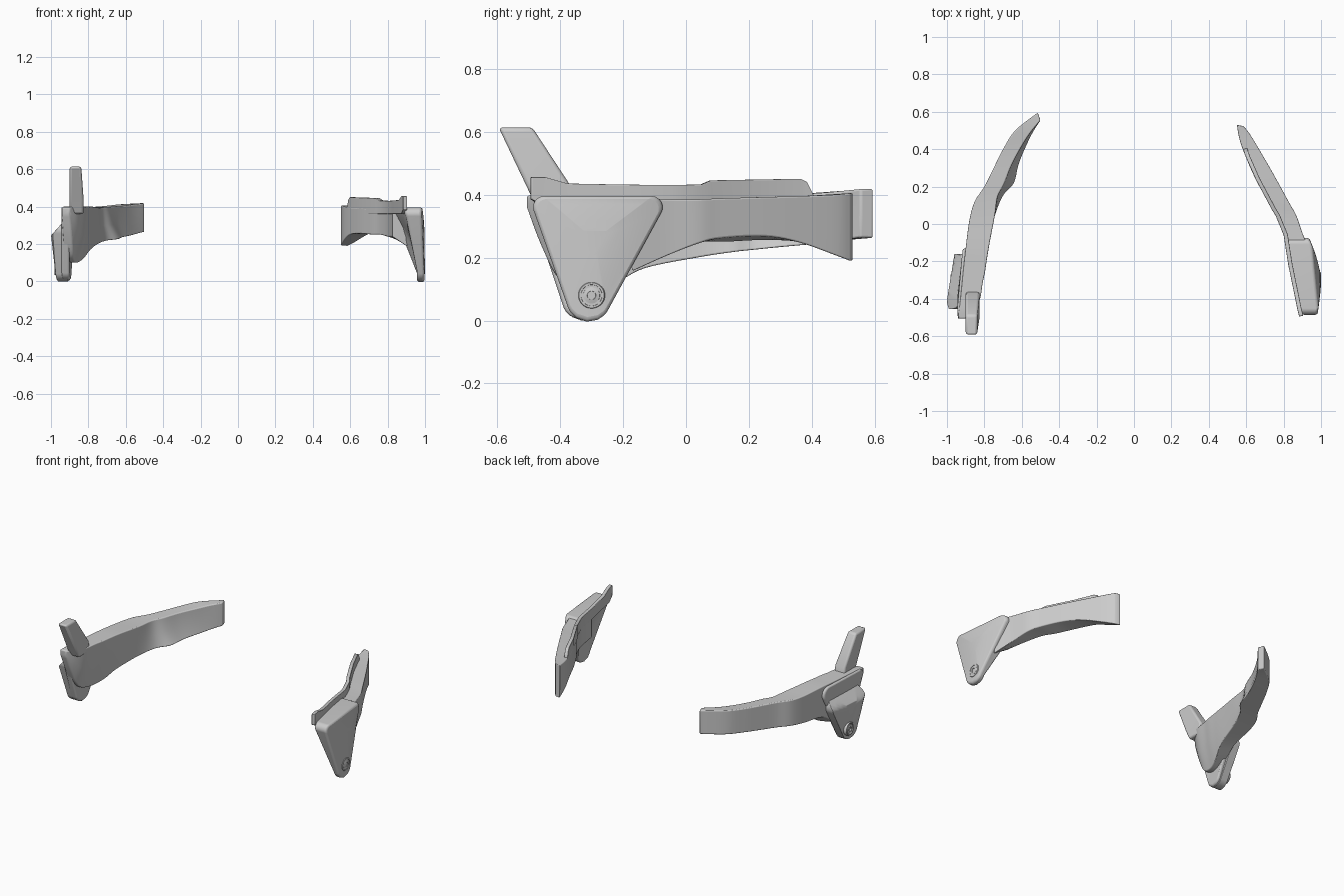
import bpy, bmesh, math
from mathutils import Vector

if "Cube" in bpy.data.objects:
    bpy.data.objects.remove(bpy.data.objects["Cube"])


def finish(name, bm, bevel=0.0, segs=3):
    bmesh.ops.remove_doubles(bm, verts=bm.verts, dist=1e-5)
    bmesh.ops.recalc_face_normals(bm, faces=bm.faces)
    me = bpy.data.meshes.new(name)
    bm.to_mesh(me)
    bm.free()
    ob = bpy.data.objects.new(name, me)
    bpy.context.collection.objects.link(ob)
    if bevel:
        m = ob.modifiers.new("round", 'BEVEL')
        m.width, m.segments, m.limit_method = bevel, segs, 'ANGLE'
        m.angle_limit = math.radians(40)
    bpy.ops.object.select_all(action='DESELECT')
    ob.select_set(True)
    bpy.context.view_layer.objects.active = ob
    bpy.ops.object.shade_smooth_by_angle(angle=math.radians(38))
    return ob


def spline(rows, n):
    """Smooth (Catmull-Rom) resampling of station rows."""
    out, last = [], len(rows) - 1
    for k in range(last):
        p0, p1, p2, p3 = (rows[min(max(j, 0), last)] for j in (k - 1, k, k + 1, k + 2))
        for s in range(n):
            t = s / n
            out.append([0.5 * (2 * b + (c - a) * t + (2 * a - 5 * b + 4 * c - d) * t * t
                               + (3 * b - a - 3 * c + d) * t ** 3)
                        for a, b, c, d in zip(p0, p1, p2, p3)])
    return out + [list(rows[-1])]


def loft(name, rings, bevel):
    bm = bmesh.new()
    vs = [[bm.verts.new(p) for p in r] for r in rings]
    n = len(vs[0])
    for a, b in zip(vs, vs[1:]):
        for i in range(n):
            bm.faces.new((a[i], a[(i + 1) % n], b[(i + 1) % n], b[i]))
    bm.faces.new(vs[0])
    bm.faces.new(vs[-1])
    return finish(name, bm, bevel)


def arm(name, stations, bevel):
    """Rows: outer x, y, inner bottom x, y, top z, outer bottom z, inner bottom z, inner lean."""
    rings = []
    for xo, yo, xi, yi, zt, zo, zi, lean in spline(stations, 5):
        xt, yt = xi + (xo - xi) * lean, yi + (yo - yi) * lean
        zm = zi + (zt - zi) * 0.45
        rings.append([(xo, yo, zt), (xt, yt, zt), (xi + (xt - xi) * 0.7, yi + (yt - yi) * 0.7, zm),
                      (xi, yi, zi), (xo, yo, zo)])
    return loft(name, rings, bevel)


def rounded(corners, n=8):
    """Corner list (y, z, radius) to a filleted outline."""
    pts = []
    for i, (y, z, r) in enumerate(corners):
        p = Vector((y, z))
        a = (Vector(corners[i - 1][:2]) - p).normalized()
        b = (Vector(corners[(i + 1) % len(corners)][:2]) - p).normalized()
        half = a.angle(b) / 2
        c = p + (a + b).normalized() * (r / math.sin(half))
        s, e = p + a * (r / math.tan(half)) - c, p + b * (r / math.tan(half)) - c
        for k in range(n + 1):
            pts.append(c + s.lerp(e, k / n).normalized() * r)
    return pts


def plate(name, corners, f_out, f_in, bevel):
    """Plate outlined in the yz plane; each side's x follows a function of y, z."""
    pts = rounded(corners)
    mid = sum(pts, Vector((0, 0))) / len(pts)
    bm = bmesh.new()
    rims, n = [], len(pts)
    for f in (f_out, f_in):
        prev = None
        for s in (1, 0.8, 0.6, 0.4, 0.2):
            q = [mid + (p - mid) * s for p in pts]
            ring = [bm.verts.new((f(p.x, p.y), p.x, p.y)) for p in q]
            if prev:
                for i in range(n):
                    bm.faces.new((prev[i], prev[(i + 1) % n], ring[(i + 1) % n], ring[i]))
            else:
                rims.append(ring)
            prev = ring
        bm.faces.new(prev)
    a, b = rims
    for i in range(n):
        bm.faces.new((a[i], a[(i + 1) % n], b[(i + 1) % n], b[i]))
    return finish(name, bm, bevel)


def screw(name, x, y, z, side):
    prof = [(.043, -.02), (.043, .004), (.040, .008), (.034, .008), (.032, 0), (.029, .002),
            (.026, .006), (.014, .009), (.012, .001), (.0001, .001)]
    bm = bmesh.new()
    n = 36
    vs = [[bm.verts.new((x + side * h, y + r * math.cos(i * math.tau / n),
                         z + r * math.sin(i * math.tau / n))) for i in range(n)] for r, h in prof]
    for a, b in zip(vs, vs[1:]):
        for i in range(n):
            bm.faces.new((a[i], a[(i + 1) % n], b[(i + 1) % n], b[i]))
    return finish(name, bm)


def clamp(v, a=0.0, b=1.0):
    return max(a, min(b, v))


# Right side: curved arm flaring at its rear end
arm("right_arm", [
    (.95, -.17, .825, -.20, .388, .155, .24, 0), (.905, -.06, .80, -.06, .385, .205, .24, 0),
    (.87, .04, .757, .05, .385, .245, .25, 0), (.832, .11, .71, .13, .388, .262, .25, 0),
    (.755, .25, .65, .24, .392, .268, .255, 0), (.692, .36, .597, .36, .395, .248, .25, 0),
    (.62, .48, .565, .45, .40, .205, .22, 0), (.585, .523, .55, .53, .405, .188, .19, 0)], 0.006)

# Right side: triangular hinge plate, thick at the top
plate("right_hinge_plate", [(-.50, .395, .035), (-.05, .395, .035), (-.323, -.105, .07)],
      lambda y, z: .998 - .35 * max(0, y + .28) ** 1.4 - .4 * (y + .3) ** 2 - .02 * max(0, z - .2),
      lambda y, z: (.89 - .2 * (y + .49)) + (.957 - .89 + .2 * (y + .49)) * clamp((.385 - z) / .23),
      0.012)

# Right side: thin raised rail along the inner edge (x, y, bottom z, top z)
rail = [(.883, -.495, .385, .455), (.872, -.45, .36, .455), (.858, -.38, .36, .435),
        (.825, -.22, .36, .432), (.80, -.06, .36, .43), (.757, .045, .36, .432),
        (.738, .075, .36, .445), (.65, .24, .36, .448), (.597, .36, .36, .45),
        (.590, .38, .36, .44), (.583, .40, .36, .40)]
loft("right_rail", [[(x, y, b), (x + .022, y + .005, b), (x + .022, y + .005, t), (x, y, t)]
                    for x, y, b, t in rail], 0.003)

# Left side: long swept arm with a wavy lower edge
arm("left_arm", [
    (-.943, -.505, -.90, -.505, .396, .36, .36, 0), (-.935, -.46, -.89, -.46, .40, .24, .24, -.8),
    (-.928, -.40, -.88, -.40, .40, .13, .13, -1.2), (-.92, -.32, -.86, -.31, .40, .10, .10, -.9),
    (-.91, -.22, -.825, -.22, .40, .15, .12, -.4), (-.90, -.13, -.79, -.13, .40, .20, .165, -.12),
    (-.88, .02, -.745, .04, .395, .215, .20, 0), (-.852, .12, -.70, .15, .395, .225, .217, .2),
    (-.80, .20, -.64, .22, .397, .23, .225, .35), (-.75, .30, -.615, .32, .40, .238, .235, .3),
    (-.70, .40, -.57, .43, .405, .247, .245, .2), (-.635, .50, -.535, .50, .412, .255, .255, .1),
    (-.515, .595, -.50, .555, .418, .262, .265, 0)], 0.01)

# Left side: leg plate running down to the pivot
plate("left_leg", [(-.508, .398, .03), (-.10, .385, .05), (-.345, -.09, .06)],
      lambda y, z: -.945 + .11 * max(0, y + .4),
      lambda y, z: -.903 + .11 * max(0, y + .4), 0.01)

# Left side: raised outer boss around the pivot, sloping back into the leg at its top
plate("left_pivot_boss", [(-.475, .325, .05), (-.12, .305, .06), (-.34, -.09, .06)],
      lambda y, z: -.975 - .1 * min(z, .25) + .16 * max(0, y + .4) + .9 * max(0, z - .245),
      lambda y, z: -.907, 0.02)

# Left side: upright prong leaning forward
prong = []
for ya, yb, z, xa, xb in [(-.475, -.36, .36, -.90, -.825), (-.508, -.368, .43, -.90, -.825),
                          (-.595, -.488, .613, -.90, -.838)]:
    prong.append([(xa, ya, z), (xb, ya, z), (xb, yb, z), (xa, yb, z)])
loft("left_prong", prong, 0.012)

# Pivot screws
screw("right_screw", .992, -.30, .08, 1)
screw("left_screw", -.972, -.31, .075, -1)
